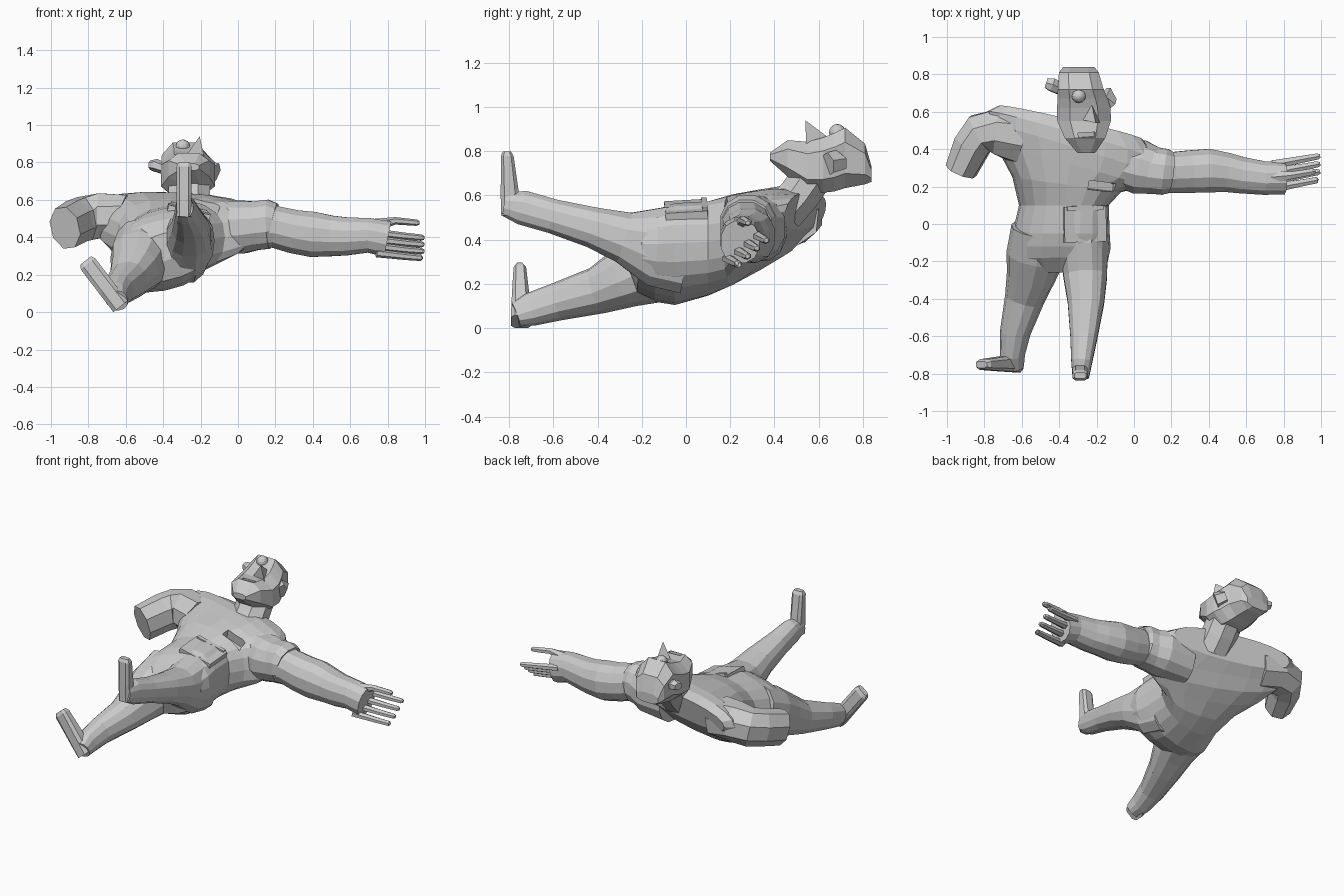
import bpy, bmesh, math
from mathutils import Vector as V


def make(name, bm):
    bmesh.ops.recalc_face_normals(bm, faces=bm.faces)
    me = bpy.data.meshes.new(name)
    bm.to_mesh(me)
    bm.free()
    ob = bpy.data.objects.new(name, me)
    bpy.context.collection.objects.link(ob)
    return ob


def loft(name, sections, n=8, power=1.0, turn=0.0):
    """Skin a closed body through rings given as (centre, half axis u, half axis v)."""
    bm = bmesh.new()
    rings = []
    sp = lambda x: math.copysign(abs(x) ** power, x)
    for c, u, v in sections:
        ring = []
        for i in range(n):
            a = 2 * math.pi * (i + turn) / n
            ring.append(bm.verts.new(V(c) + V(u) * sp(math.cos(a)) + V(v) * sp(math.sin(a))))
        rings.append(ring)
    for r, s in zip(rings, rings[1:]):
        for i in range(n):
            j = (i + 1) % n
            bm.faces.new((r[i], r[j], s[j], s[i]))
    bm.faces.new(rings[0])
    bm.faces.new(rings[-1])
    return make(name, bm)


def limb(name, path, side, n=8, power=1.0, turn=0.5):
    """Tube through (x, y, z, half width along side, half depth)."""
    pts = [V(p[:3]) for p in path]
    secs = []
    for i, p in enumerate(path):
        t = (pts[min(i + 1, len(pts) - 1)] - pts[max(i - 1, 0)]).normalized()
        u = V(side)
        u = (u - t * u.dot(t)).normalized()
        secs.append((pts[i], u * p[3], t.cross(u) * p[4]))
    return loft(name, secs, n, power, turn)


def box(name, loc, size, rot=(0, 0, 0)):
    bm = bmesh.new()
    bmesh.ops.create_cube(bm, size=1)
    bmesh.ops.scale(bm, vec=size, verts=bm.verts)
    ob = make(name, bm)
    ob.location, ob.rotation_euler = loc, rot
    return ob


def cut(target, name, *args):
    c = box(name, *args)
    c.hide_render = True
    c.display_type = 'WIRE'
    m = target.modifiers.new(name, 'BOOLEAN')
    m.operation, m.object, m.solver = 'DIFFERENCE', c, 'EXACT'


# Torso, twisting from the hips to the slanted shoulders
torso = loft("torso", [
    ((-.40, -.26, .345), (.17, 0, .05), (0, .0, .075)),
    ((-.40, -.20, .33), (.26, 0, .05), (0, .02, .165)),
    ((-.395, -.13, .33), (.27, 0, .05), (0, .01, .2)),
    ((-.39, -.05, .335), (.26, 0, .05), (0, 0, .22)),
    ((-.375, .10, .36), (.24, 0, .03), (0, 0, .21)),
    ((-.36, .21, .40), (.29, -.04, 0), (0, 0, .205)),
    ((-.34, .31, .44), (.40, -.11, -.01), (0, .01, .185)),
    ((-.335, .40, .475), (.46, -.14, -.02), (0, .015, .165)),
    ((-.33, .47, .51), (.46, -.13, -.02), (0, .02, .13)),
    ((-.34, .54, .53), (.39, -.09, 0), (0, .02, .085))], 20, .82)
cut(torso, "chest_pocket_cutter", (-.17, .20, .585), (.15, .05, .12), (.1, .25, -.12))
box("belly_pocket", (-.265, .0, .53), (.23, .19, .045), (.06, .24, .03))
box("pocket_flap", (-.265, .085, .545), (.2, .025, .045), (.06, .24, .03))

# Legs with upturned feet
limb("left_leg", [(-.50, -.02, .32, .15, .19), (-.525, -.17, .275, .155, .165),
                  (-.55, -.28, .225, .13, .135),
                  (-.585, -.40, .17, .105, .105), (-.635, -.58, .12, .08, .085),
                  (-.65, -.70, .085, .065, .075), (-.64, -.77, .06, .05, .055)],
     (1, 0, .3), 12, .85)
limb("right_leg", [(-.275, .0, .35, .12, .2), (-.268, -.14, .37, .13, .185),
                   (-.26, -.28, .41, .12, .12), (-.257, -.42, .455, .1, .095),
                   (-.268, -.6, .505, .075, .08), (-.28, -.74, .545, .057, .08),
                   (-.285, -.82, .56, .045, .055)], (1, 0, 0), 12, .85)


def foot(name, heel, toe, w):
    h, t = V(heel), V(toe)
    a = h.lerp(t, .4)
    loft(name, [(h, w, (0, .05, 0)), (a, w, (0, .042, 0)), (h.lerp(t, .93), w, (0, .03, 0)),
                (t, V(w) * .75, (0, .018, 0))], 8, .6, .5)


foot("left_foot", (-.628, -.745, .03), (-.815, -.752, .275), (.04, 0, .032))
foot("right_foot", (-.288, -.79, .51), (-.288, -.81, .80), (.042, 0, 0))

# Left arm: a bent stump
limb("left_arm", [(-.60, .46, .5, .15, .13), (-.74, .495, .515, .13, .13),
                  (-.82, .485, .50, .115, .125), (-.865, .42, .485, .105, .123),
                  (-.925, .285, .45, .088, .12)], (-.6, .8, 0), 8)

# Right arm, stretched out sideways
limb("right_arm", [(-.14, .34, .45, .12, .15), (.03, .305, .455, .15, .145),
                   (.15, .275, .465, .12, .125), (.2, .275, .455, .112, .115),
                   (.3, .28, .43, .117, .12), (.4, .285, .415, .12, .125),
                   (.5, .275, .407, .108, .112), (.58, .26, .405, .1, .105),
                   (.7, .245, .41, .092, .095), (.80, .245, .39, .09, .1)],
     (0, 1, 0), 12, .9)
limb("sleeve_cuff", [(.08, .29, .46, .13, .135), (.165, .278, .47, .127, .135),
                     (.19, .275, .465, .115, .12)], (0, 1, 0), 12, .9)
for i in range(4):
    y, z = .19 + .042 * i, .30 + .036 * i
    limb(f"finger_{i + 1}", [(.74, y, z + .015, .028, .022), (.9, y + .03, z - .003, .021, .019),
                             (.98, y + .045, z - .01, .019, .017),
                             (.995 - .015 * (i == 0), y + .047, z - .011, .012, .01)], (0, 1, 0), 6)
limb("thumb", [(.74, .25, .465, .04, .035), (.84, .26, .488, .023, .02),
               (.955, .28, .478, .02, .017), (.97, .28, .476, .012, .01)], (0, 1, 0), 6)

# Neck and head, face turned upward
limb("neck", [(-.26, .44, .52, .12, .10), (-.26, .51, .60, .12, .10),
              (-.26, .58, .70, .12, .10)], (1, 0, 0))
heads = [(.38, -.255, .755, .795, .05), (.46, -.262, .68, .855, .115),
         (.55, -.267, .61, .85, .152), (.62, -.268, .605, .87, .152), (.67, -.275, .61, .89, .142),
         (.72, -.285, .625, .915, .13), (.81, -.295, .645, .84, .113), (.84, -.295, .66, .73, .088)]
head = loft("head", [((x, y, (a + b) / 2), (w, 0, 0), (0, 0, (b - a) / 2))
                     for y, x, a, b, w in heads], 8, .75, .5)
cut(head, "mouth_cutter", (-.25, .475, .86), (.09, .025, .07), (.1, .2, .08))

# Nose, a sharp wedge
bm = bmesh.new()
nose = [bm.verts.new(p) for p in ((-.31, .565, .79), (-.17, .545, .78), (-.23, .66, .85), (-.205, .54, .94))]
bmesh.ops.convex_hull(bm, input=nose)
make("nose", bm)

# Single eyeglass lens and the ears
bm = bmesh.new()
bmesh.ops.create_uvsphere(bm, u_segments=12, v_segments=8, radius=.038)
make("eye", bm).location = (-.295, .685, .885)
limb("left_ear", [(-.39, .72, .765, .035, .03), (-.44, .745, .785, .04, .035),
                  (-.47, .755, .785, .03, .025)], (0, 1, 0), 6)
limb("right_ear", [(-.17, .68, .76, .07, .05), (-.125, .64, .74, .04, .06)], (0, 1, 0), 6)
